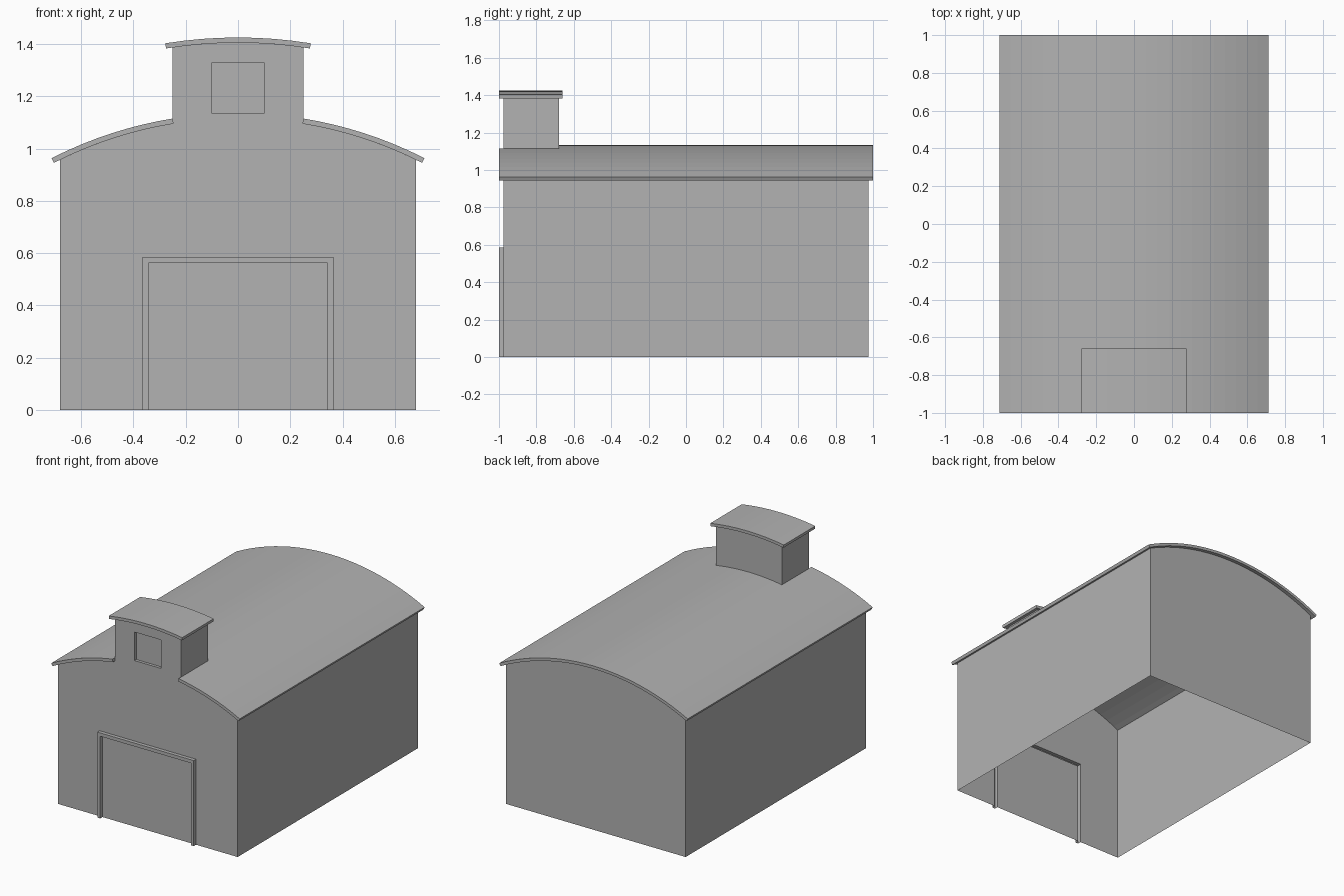
import bpy, bmesh, math

if "Cube" in bpy.data.objects:
    bpy.data.objects.remove(bpy.data.objects["Cube"])

grey = bpy.data.materials.new("light_grey")
grey.use_nodes = True
colour = (0.448, 0.448, 0.448, 1)
grey.diffuse_color = colour
grey.node_tree.nodes["Principled BSDF"].inputs["Base Color"].default_value = colour

# Key dimensions
HALF_W, FRONT, BACK = 0.68, -0.975, 0.975
TURRET_W, TURRET_BACK = 0.25, -0.68
THICK = 0.02
MAIN = (1.135, 1.567)      # roof crown height and radius
TURRET = (1.425, 1.75)


def arc_z(x, roof, depth=0.0):
    crown, radius = roof
    return crown - radius + math.sqrt((radius - depth) ** 2 - x * x)


def arc(x0, x1, roof, n=8, depth=THICK):
    xs = [x0 + (x1 - x0) * i / n for i in range(n + 1)]
    return [(x, arc_z(x, roof, depth)) for x in xs]


def finish(name, bm):
    bmesh.ops.remove_doubles(bm, verts=bm.verts[:], dist=1e-4)
    bmesh.ops.recalc_face_normals(bm, faces=bm.faces[:])
    mesh = bpy.data.meshes.new(name)
    bm.to_mesh(mesh)
    bm.free()
    mesh.materials.append(grey)
    obj = bpy.data.objects.new(name, mesh)
    bpy.context.collection.objects.link(obj)
    return obj


def panel(bm, outline, y):
    bm.faces.new([bm.verts.new((x, y, z)) for x, z in outline])


def strip(bm, path_a, y_a, path_b, y_b):
    a = [bm.verts.new((x, y_a, z)) for x, z in path_a]
    b = [bm.verts.new((x, y_b, z)) for x, z in path_b]
    for i in range(len(a) - 1):
        bm.faces.new((a[i], a[i + 1], b[i + 1], b[i]))


# Walls: one half, then mirrored
bm = bmesh.new()
door_out = [(0, 0.585), (0.365, 0.585), (0.365, 0)]
door_in = [(0, 0.562), (0.343, 0.562), (0.343, 0)]
window = [(0, 1.33), (0.1, 1.33), (0.1, 1.135), (0, 1.135)]
eave = arc(HALF_W, TURRET_W, MAIN)
turret_top = arc(TURRET_W, 0, TURRET, 4)

# Front gable with turret front, door and window outlines left open
panel(bm, door_out + [(HALF_W, 0)] + eave + turret_top + window, FRONT)

# Raised door frame and door
strip(bm, door_out, FRONT, door_out, -1)
strip(bm, door_out, -1, door_in, -1)
strip(bm, door_in, -1, door_in, FRONT)
panel(bm, door_in + [(0, 0)], FRONT)

# Recessed window
strip(bm, window, FRONT, window, FRONT + 0.02)
panel(bm, window, FRONT + 0.02)

# Side wall and back gable
side = [(HALF_W, 0), eave[0]]
strip(bm, side, FRONT, side, BACK)
panel(bm, [(0, 0), (HALF_W, 0)] + eave + arc(TURRET_W, 0, MAIN, 4)[1:], BACK)

# Turret side and back
turret_side = [eave[-1], turret_top[0]]
strip(bm, turret_side, FRONT, turret_side, TURRET_BACK)
panel(bm, arc(0, TURRET_W, MAIN, 4) + turret_top, TURRET_BACK)

walls = finish("barn_walls", bm)
mirror = walls.modifiers.new("mirror", 'MIRROR')
mirror.use_clip = True


# Curved roofs: a sheet of cells, thickened downwards
def curved_roof(name, xs, ys, roof, skip=lambda x, y: False):
    bm = bmesh.new()
    grid = [[bm.verts.new((x, y, arc_z(x, roof))) for x in xs] for y in ys]
    for j in range(len(ys) - 1):
        for i in range(len(xs) - 1):
            if not skip((xs[i] + xs[i + 1]) / 2, (ys[j] + ys[j + 1]) / 2):
                bm.faces.new((grid[j][i], grid[j][i + 1],
                              grid[j + 1][i + 1], grid[j + 1][i]))
    bm.normal_update()
    obj = finish(name, bm)
    if sum(p.normal.z for p in obj.data.polygons) < 0:
        obj.data.flip_normals()
    solid = obj.modifiers.new("thickness", 'SOLIDIFY')
    solid.thickness = THICK
    solid.offset = -1
    return obj


def spread(a, b, n):
    return [a + (b - a) * i / n for i in range(n)]


edge = 0.713
main_xs = (spread(-edge, -TURRET_W, 8) + spread(-TURRET_W, TURRET_W, 8)
           + spread(TURRET_W, edge, 8) + [edge])
curved_roof("main_roof", main_xs, [-1, TURRET_BACK, 1], MAIN,
            lambda x, y: abs(x) < TURRET_W and y < TURRET_BACK)

curved_roof("turret_roof", spread(-0.278, 0.278, 8) + [0.278],
            [-1, -0.66], TURRET)
